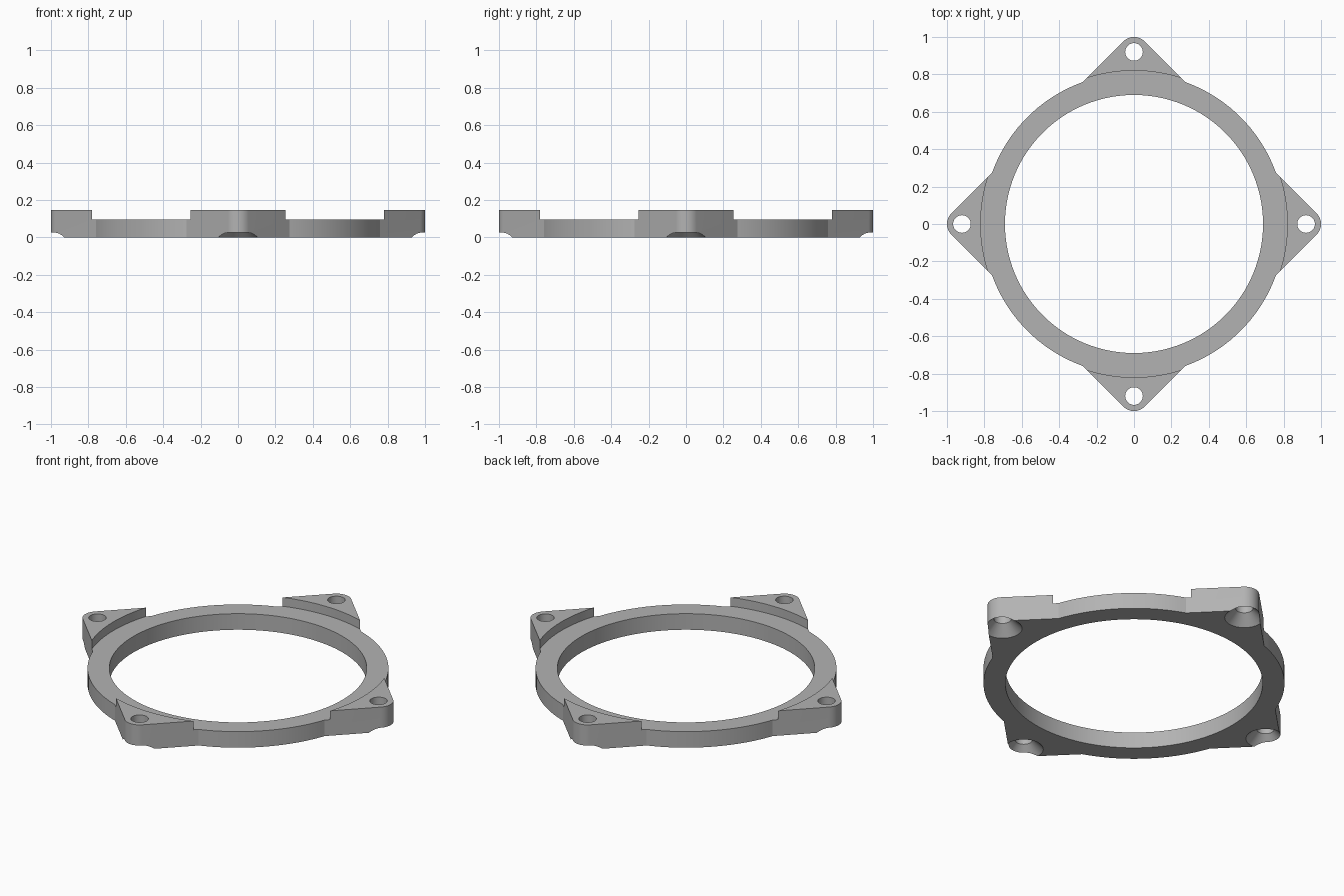
import bpy, bmesh, math
from mathutils import Vector

cube = bpy.data.objects.get("Cube")
if cube:
    bpy.data.objects.remove(cube, do_unlink=True)

RING_TOP, EAR_TOP = 0.095, 0.147
HOLE_AT, CORNER_R = 0.92, 0.08

grey = bpy.data.materials.new("plain grey")
grey.use_nodes = True
colour = (0.45, 0.45, 0.45, 1)
grey.diffuse_color = colour
grey.node_tree.nodes["Principled BSDF"].inputs["Base Color"].default_value = colour


def circle(radius, n, centre=(0, 0)):
    return [(centre[0] + radius * math.cos(math.tau * i / n),
             centre[1] + radius * math.sin(math.tau * i / n)) for i in range(n)]


def loft(name, sections):
    """Solid through stacked outlines, given as (z, points)."""
    bm = bmesh.new()
    rings = [[bm.verts.new((x, y, z)) for x, y in pts] for z, pts in sections]
    for low, high in zip(rings, rings[1:]):
        n = len(low)
        for i in range(n):
            j = (i + 1) % n
            bm.faces.new((low[i], low[j], high[j], high[i]))
    bm.faces.new(rings[0][::-1])
    bm.faces.new(rings[-1])
    mesh = bpy.data.meshes.new(name)
    bm.to_mesh(mesh)
    bm.free()
    mesh.materials.append(grey)
    obj = bpy.data.objects.new(name, mesh)
    bpy.context.collection.objects.link(obj)
    return obj


def combine(target, tool, operation):
    tool.hide_render = True
    mod = target.modifiers.new(operation.lower(), 'BOOLEAN')
    mod.operation, mod.solver, mod.object = operation, 'EXACT', tool
    bpy.context.view_layer.objects.active = target
    bpy.ops.object.modifier_apply(modifier=mod.name)
    bpy.data.objects.remove(tool, do_unlink=True)


# Rounded square whose corners form the four mounting ears
outline = []
for k in range(4):
    turn = k * math.pi / 2
    for i in range(17):
        a = turn - math.pi / 4 + math.pi / 2 * i / 16
        outline.append((HOLE_AT * math.cos(turn) + CORNER_R * math.cos(a),
                        HOLE_AT * math.sin(turn) + CORNER_R * math.sin(a)))
frame = loft("mounting_ring", [(0, outline), (EAR_TOP, outline)])

# Recess that leaves the ears standing above the ring
recess = circle(0.82, 128)
combine(frame, loft("recess_cutter", [(RING_TOP, recess), (0.3, recess)]), 'DIFFERENCE')

# Round ring body and its opening
rim = circle(0.807, 128)
combine(frame, loft("ring_body", [(0, rim), (RING_TOP, rim)]), 'UNION')
bore = circle(0.69, 128)
combine(frame, loft("bore_cutter", [(-0.1, bore), (0.3, bore)]), 'DIFFERENCE')

# Screw holes, countersunk from below
for k in range(4):
    turn = k * math.pi / 2
    at = (HOLE_AT * math.cos(turn), HOLE_AT * math.sin(turn))
    steps = [(-0.02, 0.125), (0.058, 0.047), (0.3, 0.047)]
    combine(frame, loft("screw_cutter", [(z, circle(r, 48, at)) for z, r in steps]), 'DIFFERENCE')

# Smooth curved walls, crisp edges
bpy.ops.object.select_all(action='DESELECT')
frame.select_set(True)
bpy.context.view_layer.objects.active = frame
bpy.ops.object.shade_smooth_by_angle(angle=math.radians(20))
